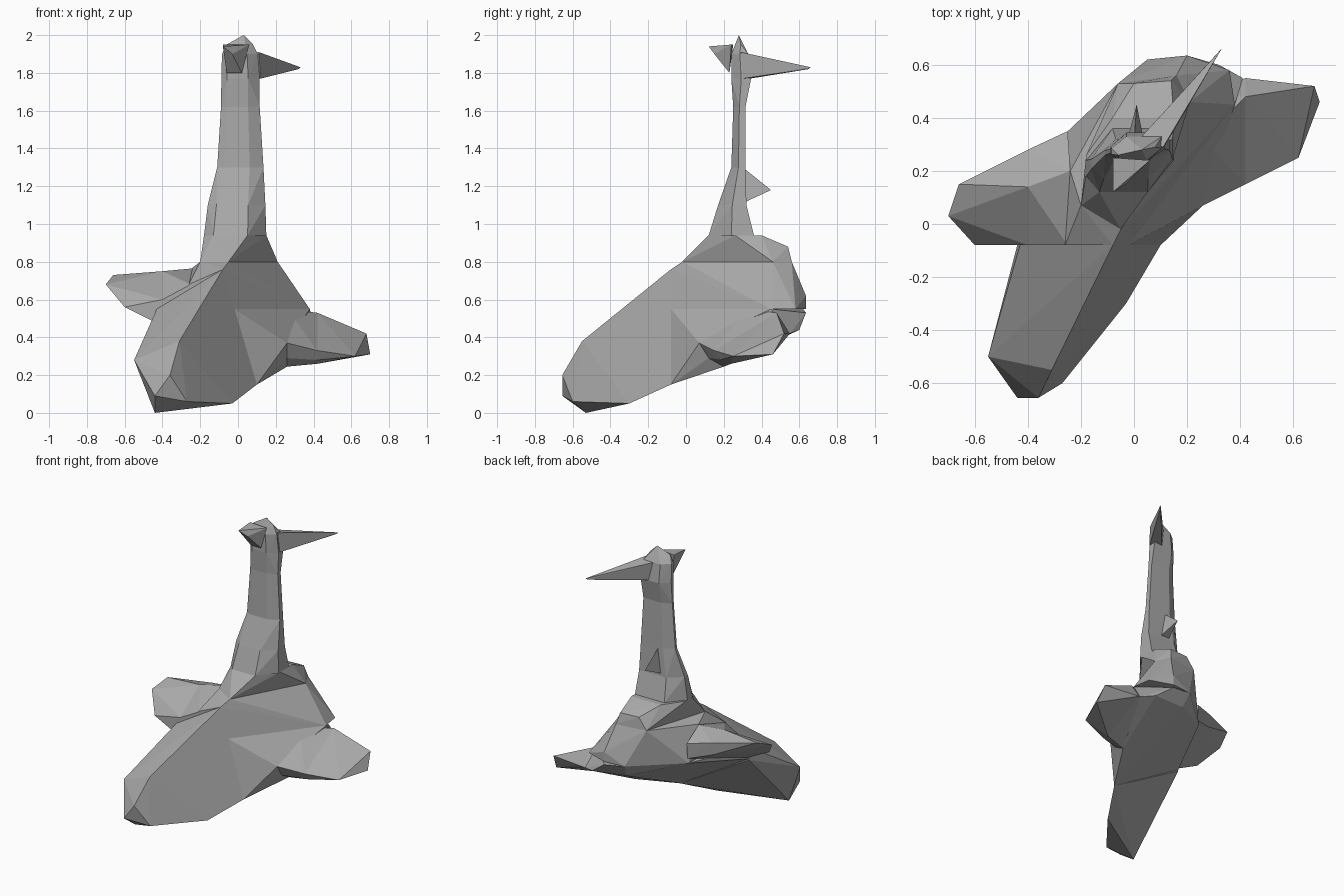
import bpy
import bmesh
import math
from mathutils import Vector

default_cube = bpy.data.objects.get("Cube")
if default_cube:
    bpy.data.objects.remove(default_cube, do_unlink=True)

# One plain grey for the whole figure
grey = bpy.data.materials.new("plain grey")
grey.use_nodes = True
colour = (.4, .4, .4, 1)
grey.diffuse_color = colour
grey.node_tree.nodes["Principled BSDF"].inputs["Base Color"].default_value = colour


def faceted(name, *points):
    """Make a flat-shaded convex chunk wrapped around a few corner points."""
    mesh = bpy.data.meshes.new(name)
    bm = bmesh.new()
    for point in points:
        bm.verts.new(Vector(point))
    bmesh.ops.convex_hull(bm, input=bm.verts[:])
    loose = [v for v in bm.verts if not v.link_faces]
    bmesh.ops.delete(bm, geom=loose, context="VERTS")
    bmesh.ops.dissolve_limit(bm, angle_limit=math.radians(1),
                             verts=bm.verts[:], edges=bm.edges[:])
    bmesh.ops.recalc_face_normals(bm, faces=bm.faces[:])
    bm.to_mesh(mesh)
    bm.free()
    mesh.materials.append(grey)
    part = bpy.data.objects.new(name, mesh)
    bpy.context.collection.objects.link(part)
    return part


def ring(z, left, right, front, back):
    """Slab section along x with its corners cut off unevenly."""
    middle = (front + back) / 2
    inset = (right - left) * .3
    return [(left, (front + middle) / 2, z), (left + inset / 2, front, z),
            (right - inset, front, z), (right, middle, z),
            (right, back, z), (left + inset, back, z), (left, middle, z)]


# Big blunt lobe reaching forward and down to the ground
faceted("front_lobe",
        (-.08, -.08, .76), (.1, -.08, .15), (-.43, -.08, .55),
        (-.44, -.08, .46), (-.03, -.3, .05), (-.31, -.55, .38),
        (-.55, -.5, .28), (-.36, -.655, .2), (-.44, -.655, .09),
        (-.44, -.53, 0), (-.27, -.6, .06))

# Wedge-shaped underside of the body, up to the left wing root
wing_root = [(.26, .07, .37), (.26, .12, .29), (.26, .2, .245), (.26, .32, .55)]
faceted("lower_body",
        (.1, -.08, .15), (-.02, -.08, .55), (-.44, -.08, .47),
        (-.44, -.08, .55), (.38, .45, .55), (.41, .55, .42),
        (.32, .6, .44), (.2, .635, .53), (.07, .57, .46),
        (.05, .62, .55), (-.26, .34, .55), *wing_root)

# Sloping middle of the body
faceted("middle_body",
        (-.08, -.08, .76), (-.02, -.08, .55), (-.26, -.08, .68),
        (-.26, -.08, .55), (-.26, .34, .55), (-.24, .2, .77),
        (.38, .45, .55), (.36, .58, .55), (.2, .635, .55),
        (.2, .635, .62), (.05, .62, .55), (-.05, -.02, .8),
        (-.2, .07, .8), (.21, .46, .8), (.16, .56, .8), (-.06, .53, .8))

# Shoulder chunk under the neck
faceted("shoulder",
        (-.05, -.02, .8), (-.2, .07, .8), (.21, .46, .8),
        (.16, .56, .8), (-.06, .53, .8), (.14, .54, .88),
        (0, .53, .88), *ring(.94, -.18, .15, .12, .4))

# Wing on the +x side: root block, then tapered tip
wing_joint = [(.42, .15, .33), (.42, .18, .28), (.42, .24, .26),
              (.42, .48, .53), (.42, .55, .42)]
faceted("left_wing_root", (.26, .5, .4), *wing_root, *wing_joint)
faceted("left_wing_tip", (.62, .25, .3), (.7, .46, .31),
        (.68, .52, .42), *wing_joint)

# Flatter wing on the -x side, built the same way
wing_joint = [(-.4, -.08, .6), (-.44, -.08, .48), (-.4, .14, .75),
              (-.4, .28, .71), (-.4, .27, .62)]
faceted("right_wing_root", (-.25, -.08, .68), (-.25, -.08, .5),
        (-.24, .2, .765), (-.25, .35, .69), (-.25, .34, .58), *wing_joint)
faceted("right_wing_tip", (-.6, -.08, .56), (-.7, .03, .68),
        (-.66, .15, .73), *wing_joint)

# Tall flat neck, stacked from slabs
sections = [ring(.94, -.18, .15, .12, .36),
            ring(1.1, -.16, .145, .17, .32),
            ring(1.3, -.11, .135, .24, .315),
            ring(1.62, -.09, .115, .25, .315),
            ring(1.77, -.088, .115, .24, .345),
            ring(1.9, -.085, .105, .24, .33)]
names = ["neck_base", "lower_neck", "upper_neck", "jaw", "head"]
for name, below, above in zip(names, sections, sections[1:]):
    faceted(name, *below, *above)

# Pointed crown
faceted("crown", *sections[-1], (.03, .28, 2), (.08, .29, 1.95), (-.06, .26, 1.95))

# Long beak behind and short crest in front
faceted("beak", (.33, .66, 1.83), (.32, .65, 1.82), (.02, .32, 1.9),
        (.11, .29, 1.91), (.12, .3, 1.77), (.05, .34, 1.77))
faceted("crest", (-.08, .12, 1.94), (-.03, .15, 1.9), (.06, .24, 1.95),
        (.02, .23, 1.8), (-.06, .23, 1.8), (-.08, .25, 1.95))

# Small thorn on the back of the neck
faceted("neck_thorn", (.01, .45, 1.18), (-.03, .3, 1.11),
        (.04, .3, 1.11), (0, .3, 1.3))
